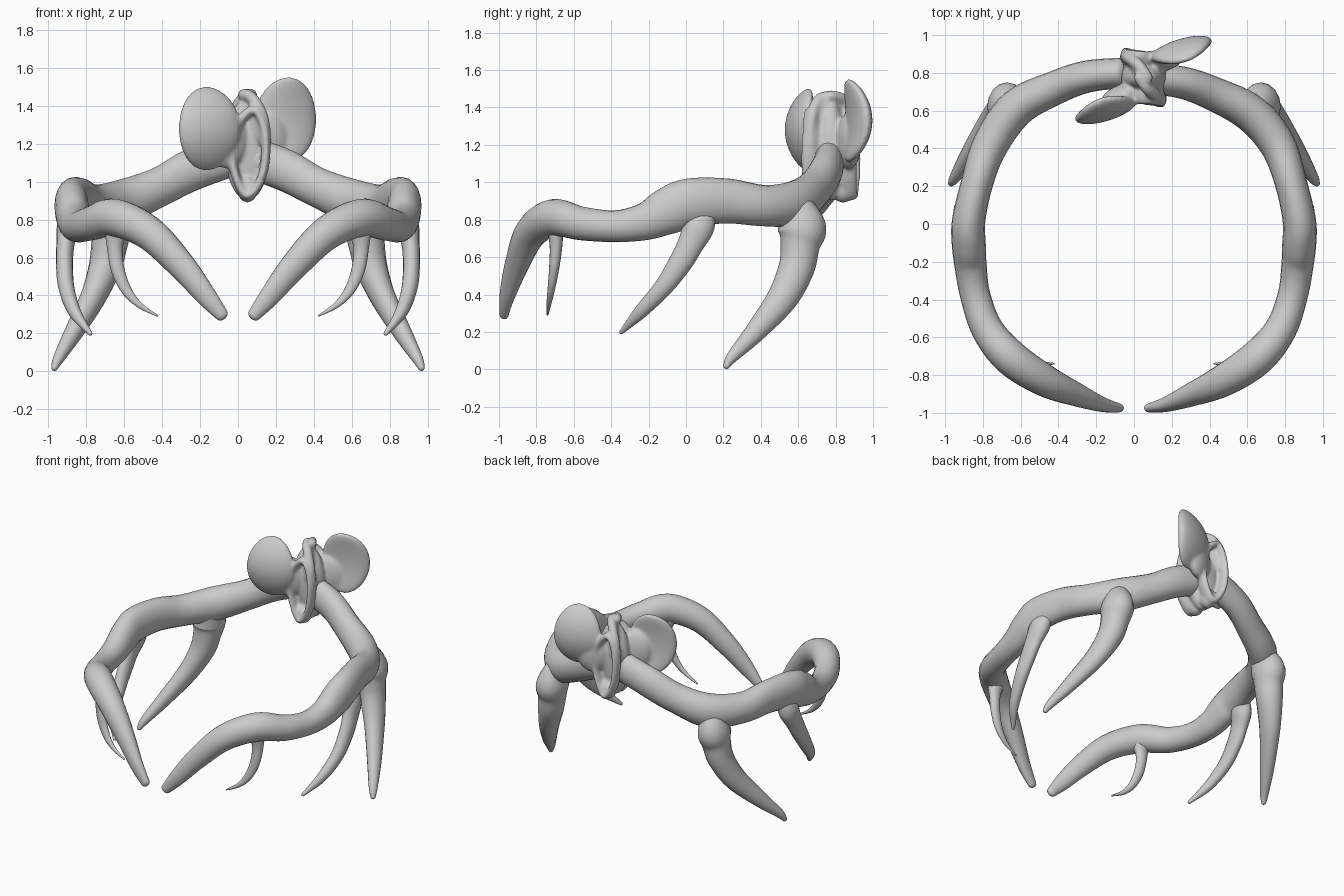
import bpy, bmesh, math
from mathutils import Vector, Matrix

if "Cube" in bpy.data.objects:
    bpy.data.objects.remove(bpy.data.objects["Cube"])

AXIS = Vector((0.05, 0.775, 0))          # the hub is two-fold symmetric about this vertical axis


def spline(pts, steps, closed=False):
    """Catmull-Rom samples through tuples of any length."""
    n, out = len(pts), []
    get = (lambda i: pts[i % n]) if closed else (lambda i: pts[max(0, min(n - 1, i))])
    for i in range(n if closed else n - 1):
        a, b, c, d = (get(i + k) for k in (-1, 0, 1, 2))
        for s in range(steps):
            t = s / steps
            out.append([0.5 * (2 * q + (r - p) * t + (2 * p - 5 * q + 4 * r - u) * t * t
                               + (3 * q - p - 3 * r + u) * t ** 3)
                        for p, q, r, u in zip(a, b, c, d)])
    if not closed:
        out.append(list(pts[-1]))
    return out


def tube(bm, pts, ref, steps=6, sides=20, closed=False):
    """Sweep an elliptical section along points (x, y, z, side radius, up radius)."""
    s = spline(pts, steps, closed)
    n, rings = len(s), []
    for i, p in enumerate(s):
        nxt = s[(i + 1) % n] if closed else s[min(n - 1, i + 1)]
        prv = s[i - 1] if closed else s[max(0, i - 1)]
        t = (Vector(nxt[:3]) - Vector(prv[:3])).normalized()
        rings.append((Vector(p[:3]), t, p[3], p[4]))
    if not closed:                        # rounded ends
        def cap(ring, sign):
            c, t, a, b = ring
            return [(c + t * sign * min(a, b, 0.04) * math.sin(k), t, a * math.cos(k), b * math.cos(k))
                    for k in (0.5, 1.0, 1.4)]
        rings = cap(rings[0], -1)[::-1] + rings + cap(rings[-1], 1)
    loops = []
    for c, t, a, b in rings:
        side = t.cross(Vector(ref)).normalized()
        up = side.cross(t)
        loops.append([bm.verts.new(c + side * a * math.cos(w) + up * b * math.sin(w))
                      for w in (2 * math.pi * k / sides for k in range(sides))])
    m = len(loops)
    for i in range(m if closed else m - 1):
        A, B = loops[i], loops[(i + 1) % m]
        for k in range(sides):
            j = (k + 1) % sides
            bm.faces.new((A[k], A[j], B[j], B[k]))
    if not closed:
        bm.faces.new(loops[0])
        bm.faces.new(loops[-1])


def finish(name, bm):
    bmesh.ops.recalc_face_normals(bm, faces=bm.faces[:])
    for f in bm.faces:
        f.smooth = True
    me = bpy.data.meshes.new(name)
    bm.to_mesh(me)
    bm.free()
    ob = bpy.data.objects.new(name, me)
    bpy.context.collection.objects.link(ob)
    return ob


ARM = [(0.06, 0.77, 1.13, .08, .11), (0.25, 0.75, 1.06, .085, .11), (0.42, 0.69, 0.97, .09, .105),
       (0.62, 0.585, 0.89, .1, .12), (0.76, 0.42, 0.875, .095, .11), (0.83, 0.22, 0.9, .085, .12),
       (0.875, 0.02, 0.89, .088, .13), (0.875, -0.1, 0.845, .09, .125), (0.865, -0.22, 0.79, .085, .1),
       (0.84, -0.38, 0.765, .08, .085), (0.775, -0.56, 0.78, .085, .09), (0.65, -0.71, 0.81, .095, .1),
       (0.47, -0.83, 0.73, .085, .09), (0.3, -0.905, 0.56, .062, .075),
       (0.17, -0.955, 0.40, .04, .056), (0.085, -0.973, 0.297, .025, .035)]
THORNS = {
    "back_thorn": [(0.65, 0.59, 0.86, .1, .08), (0.67, 0.62, 0.75, .13, .105), (0.68, 0.61, 0.66, .105, .095),
                   (0.705, 0.59, 0.54, .096, .085), (0.77, 0.515, 0.38, .082, .066),
                   (0.87, 0.37, 0.2, .056, .048), (0.945, 0.25, 0.07, .032, .03), (0.967, 0.217, 0.02, .018, .018)],
    "middle_thorn": [(0.87, 0.08, 0.84, .08, .05), (0.895, 0.065, 0.76, .085, .06), (0.91, 0.025, 0.67, .07, .048),
                     (0.915, -0.03, 0.57, .063, .045), (0.905, -0.12, 0.44, .05, .042),
                     (0.86, -0.24, 0.31, .037, .033), (0.78, -0.345, 0.2, .012, .012)],
    "front_thorn": [(0.64, -0.7, 0.76, .045, .07), (0.65, -0.695, 0.66, .034, .042),
                    (0.635, -0.705, 0.54, .027, .036), (0.59, -0.72, 0.43, .02, .028),
                    (0.52, -0.733, 0.35, .013, .016), (0.425, -0.74, 0.293, .005, .005)],
}

# Arms and their hanging thorns, left and right
for tag, sx in (("right", 1), ("left", -1)):
    bm = bmesh.new()
    shift = 0.03 if sx < 0 else 0         # the left arm sits slightly further back at the hub
    tube(bm, [(sx * x, y + (shift if y > 0.5 else 0), z, a, b) for x, y, z, a, b in ARM], (0, 0, 1))
    finish(tag + "_arm", bm)
    for name, pts in THORNS.items():
        bm = bmesh.new()
        tube(bm, [(sx * p[0],) + p[1:] for p in pts], (1, 0, 0), sides=16)
        finish(tag + "_" + name, bm)


def blob(bm, centre, radii, yaw=0, bend=0):
    """Ellipsoid, optionally cupped backwards at top and bottom, then turned."""
    vs = bmesh.ops.create_uvsphere(bm, u_segments=32, v_segments=20, radius=1)["verts"]
    for v in vs:
        x, y, z = (c * r for c, r in zip(v.co, radii))
        v.co = (x, y + bend * z * z, z)
    bmesh.ops.transform(bm, matrix=Matrix.Translation(centre) @ Matrix.Rotation(yaw, 4, 'Z'), verts=vs)


# Hub: core, wing lobe, hollow rim and crest, built once per side and turned 180 degrees
bm = bmesh.new()
blob(bm, (0.05, 0.775, 1.17), (0.12, 0.085, 0.27))
RIM = [(0.085, 0.675, 1.38), (0.14, 0.665, 1.27), (0.145, 0.66, 1.12), (0.115, 0.665, 1.0),
       (0.05, 0.675, 0.925), (-0.005, 0.68, 1.01), (-0.03, 0.68, 1.14), (0.0, 0.675, 1.3)]
CREST = [(0.145, 0.665, 1.2), (0.13, 0.67, 1.34), (0.075, 0.71, 1.44), (0.03, 0.775, 1.46)]
for k in (0, 1):
    half = bmesh.new()
    wing_y = 0.6 + 0.025 * k
    blob(half, (-0.15, wing_y, 1.28 + 0.05 * k), (0.17, 0.055, 0.222), math.radians(17), 1.2)
    blob(half, (-0.06, 0.68, 1.22), (0.12, 0.06, 0.15), math.radians(20))
    blob(half, (0.06, 0.735, 1.16), (0.1, 0.05, 0.22))
    tube(half, [p + (.024, .045) for p in RIM], (0, 1, 0), closed=True, sides=14)
    tube(half, [p + (.032, .032) for p in CREST], (0.3, 0.9, 0.3), sides=12)
    blob(half, (0.05, 0.71, 0.96), (0.055, 0.06, 0.07))
    turn = Matrix.Translation(AXIS) @ Matrix.Rotation(math.pi * k, 4, 'Z') @ Matrix.Translation(-AXIS)
    bmesh.ops.transform(half, matrix=turn, verts=half.verts[:])
    bmesh.ops.recalc_face_normals(half, faces=half.faces[:])
    me = bpy.data.meshes.new("hub_half")
    half.to_mesh(me)
    half.free()
    bm.from_mesh(me)
    bpy.data.meshes.remove(me)
# Web plate joining the two crests
blob(bm, (0.05, 0.775, 1.3), (0.045, 0.13, 0.17), math.radians(35))
hub = finish("back_hub", bm)

# Fuse the hub into one smooth organic surface
rm = hub.modifiers.new("fuse", 'REMESH')
rm.mode = 'VOXEL'
rm.voxel_size = 0.01
rm.use_smooth_shade = True
sm = hub.modifiers.new("soften", 'SMOOTH')
sm.factor = 0.5
sm.iterations = 8
